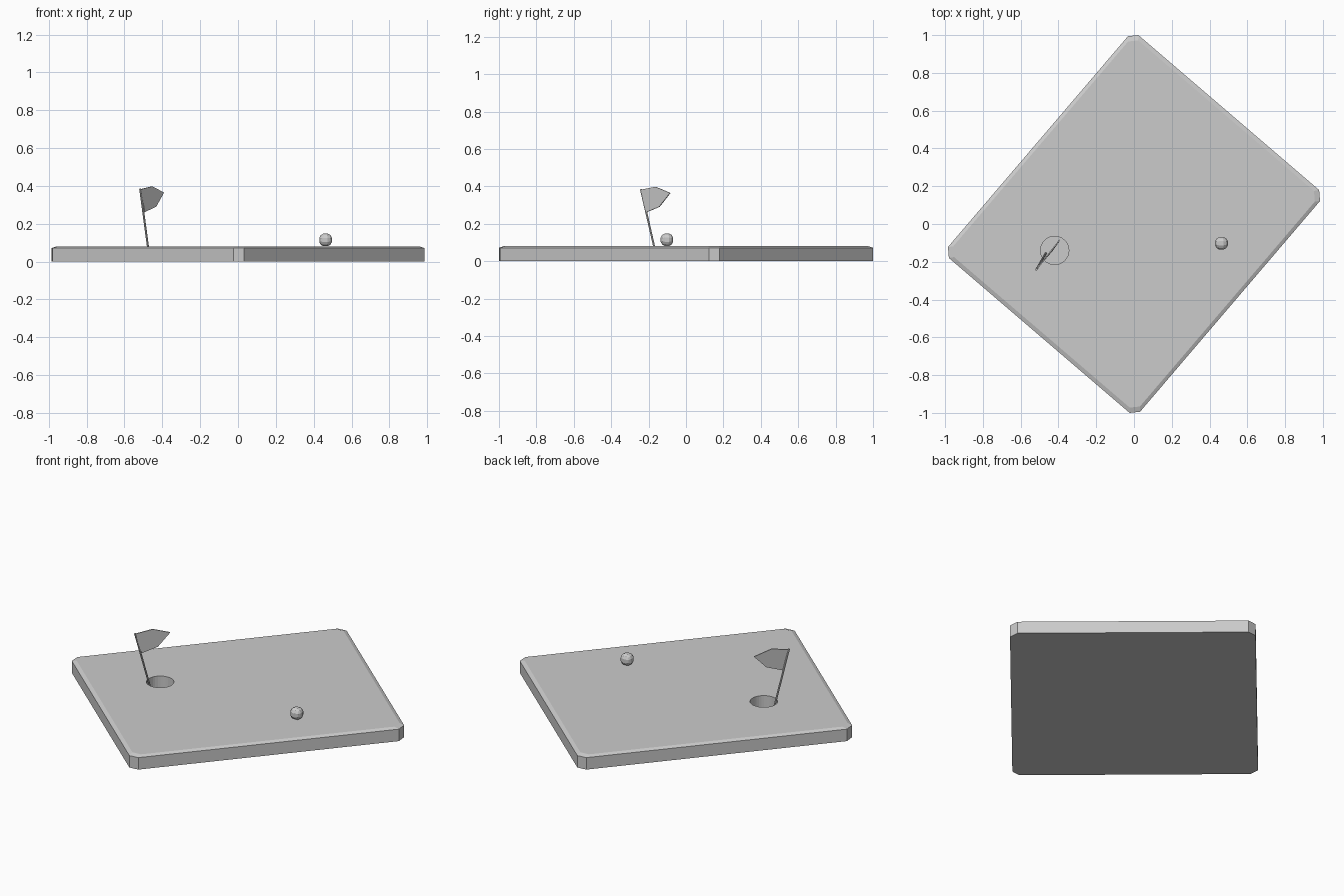
import bpy, bmesh
from mathutils import Vector

if "Cube" in bpy.data.objects:
    bpy.data.objects.remove(bpy.data.objects["Cube"])


def add_object(name, bm):
    bmesh.ops.recalc_face_normals(bm, faces=bm.faces)
    mesh = bpy.data.meshes.new(name)
    bm.to_mesh(mesh)
    bm.free()
    obj = bpy.data.objects.new(name, mesh)
    bpy.context.collection.objects.link(obj)
    return obj


def loft(name, rings):
    bm = bmesh.new()
    loops = [[bm.verts.new(p) for p in ring] for ring in rings]
    n = len(loops[0])
    for a, b in zip(loops, loops[1:]):
        for i in range(n):
            bm.faces.new((a[i], a[(i + 1) % n], b[(i + 1) % n], b[i]))
    bm.faces.new(loops[0])
    bm.faces.new(loops[-1])
    return add_object(name, bm)


# Green: point-symmetric rectangle with clipped corners and a small top bevel
TOP = 0.081
half = [(0.023, 1.0), (0.98, 0.18), (0.985, 0.122), (0.032, -0.994)]
outline = half + [(-x, -y) for x, y in half]
green = loft("green", [
    [(x, y, 0) for x, y in outline],
    [(x, y, 0.072) for x, y in outline],
    [(x * 0.972, y * 0.972, TOP) for x, y in outline],
])

# Cup: blind hole sunk into the green
bpy.ops.mesh.primitive_cylinder_add(vertices=32, radius=0.075, depth=0.2,
                                    location=(-0.42, -0.14, 0.112))
cutter = bpy.context.object
cutter.name = "cup_cutter"
cut = green.modifiers.new("cup", 'BOOLEAN')
cut.operation = 'DIFFERENCE'
cut.solver = 'EXACT'
cut.object = cutter
bpy.context.view_layer.objects.active = green
bpy.ops.object.modifier_apply(modifier=cut.name)
bpy.data.objects.remove(cutter)

# Ball: low-poly rounded cube
bm = bmesh.new()
bmesh.ops.create_cube(bm, size=1)
bmesh.ops.subdivide_edges(bm, edges=bm.edges[:], cuts=2, use_grid_fill=True)
for v in bm.verts:
    v.co = v.co.normalized() * 0.037
ball = add_object("ball", bm)
ball.location = (0.463, -0.102, TOP + 0.034)

# Pole: leaning rod standing on the cup floor
tip = Vector((-0.517, -0.241, 0.385))
foot = Vector((-0.467, -0.155, 0.012))
axis = tip - foot
bpy.ops.mesh.primitive_cylinder_add(vertices=8, radius=0.0055, depth=axis.length,
                                    location=(tip + foot) / 2)
pole = bpy.context.object
pole.name = "pole"
pole.rotation_euler = axis.to_track_quat('Z', 'Y').to_euler()

# Flag: thin five-sided pennant
bm = bmesh.new()
bm.faces.new([bm.verts.new(p) for p in (
    (-0.517, -0.241, 0.382), (-0.455, -0.163, 0.398), (-0.393, -0.084, 0.365),
    (-0.434, -0.142, 0.291), (-0.494, -0.211, 0.262))])
flag = add_object("flag", bm)
solid = flag.modifiers.new("thickness", 'SOLIDIFY')
solid.thickness = 0.006
solid.offset = 0
